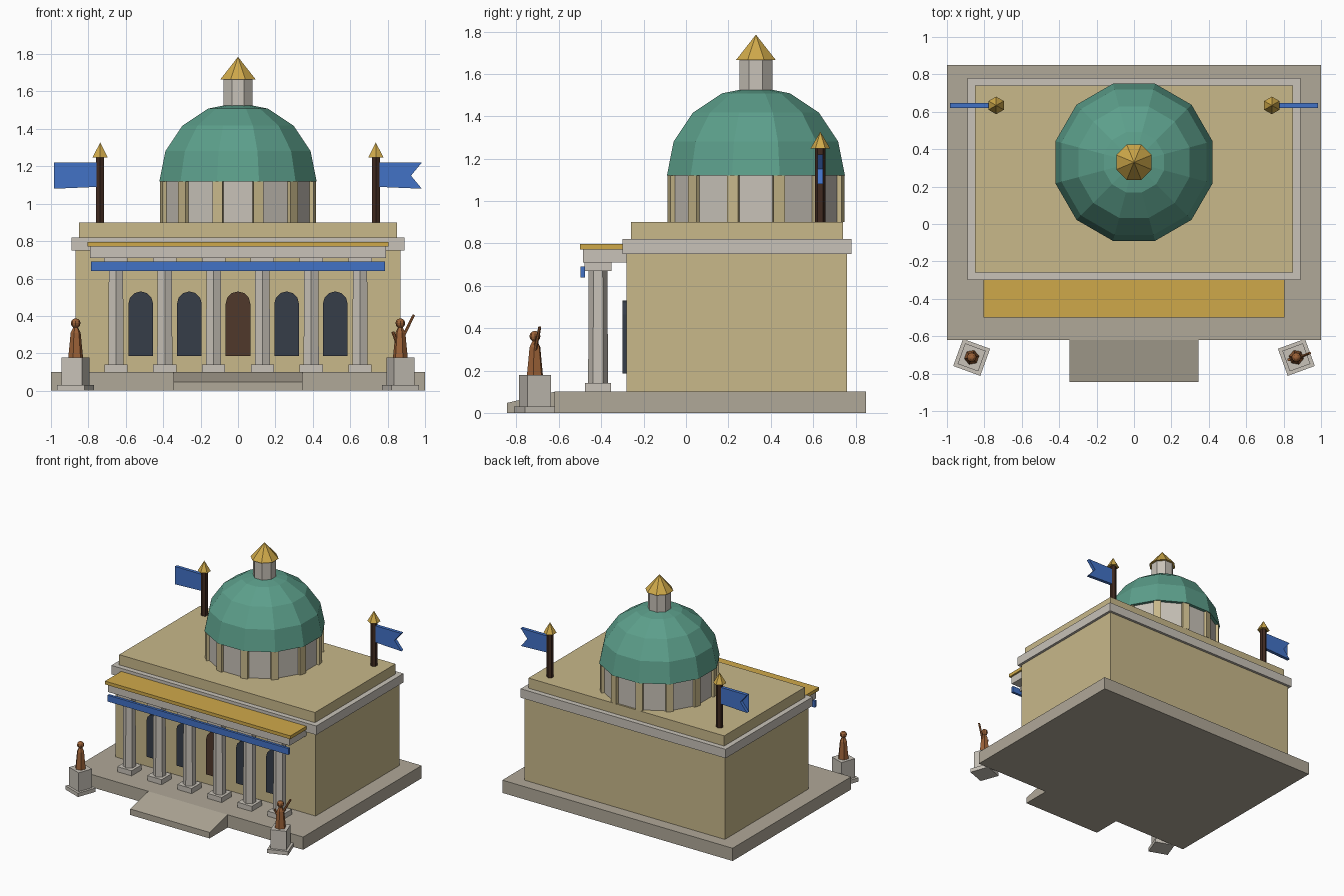
import bpy
import bmesh
from math import sin, cos, pi, radians
from mathutils import Matrix, Vector

if "Cube" in bpy.data.objects:
    bpy.data.objects.remove(bpy.data.objects["Cube"], do_unlink=True)


def material(name, hex_code):
    def linear(c):
        return c / 12.92 if c <= 0.04045 else ((c + 0.055) / 1.055) ** 2.4
    rgb = [linear(int(hex_code[i:i + 2], 16) / 255) for i in (0, 2, 4)]
    m = bpy.data.materials.new(name)
    m.use_nodes = True
    m.diffuse_color = (*rgb, 1)
    m.node_tree.nodes["Principled BSDF"].inputs["Base Color"].default_value = (*rgb, 1)
    return m


SAND = material("sandstone", "C8B88A")
STONE = material("pale stone", "C8C2B8")
PAVING = material("paving", "B0A898")
GOLD = material("gold", "CFA94A")
GREEN = material("verdigris", "5C9F8B")
BLUE = material("blue cloth", "4272C6")
GLASS = material("dark glass", "363D49")
DOOR = material("door wood", "50392B")
POLE = material("pole wood", "402A20")
BRONZE = material("bronze", "9C6238")


def finish(name, bm, mat):
    bmesh.ops.recalc_face_normals(bm, faces=bm.faces)
    mesh = bpy.data.meshes.new(name)
    bm.to_mesh(mesh)
    bm.free()
    mesh.materials.append(mat)
    obj = bpy.data.objects.new(name, mesh)
    bpy.context.collection.objects.link(obj)
    return obj


def block(name, mat, x, y, z, turn=0):
    """Box from (low, high) ranges, turned about its own vertical axis."""
    bm = bmesh.new()
    mid = [(a + b) / 2 for a, b in (x, y, z)]
    size = [b - a for a, b in (x, y, z)]
    m = Matrix.Translation(mid) @ Matrix.Rotation(turn, 4, "Z") @ Matrix.Diagonal((*size, 1))
    bmesh.ops.create_cube(bm, size=1, matrix=m)
    return finish(name, bm, mat)


def square(name, mat, x, y, side, z, turn=0):
    h = side / 2
    return block(name, mat, (x - h, x + h), (y - h, y + h), z, turn)


def lathe(name, mat, x, y, profile, sides, start=0):
    """Faceted solid of revolution from (radius, height) pairs."""
    bm = bmesh.new()
    rings = []
    for r, z in profile:
        angles = [start + 2 * pi * i / sides for i in range(sides)]
        rings.append([bm.verts.new((x + r * cos(a), y + r * sin(a), z)) for a in angles])
    for low, high in zip(rings, rings[1:]):
        for i in range(sides):
            j = (i + 1) % sides
            bm.faces.new((low[i], low[j], high[j], high[i]))
    for ring, (r, z) in zip((rings[0], rings[-1]), (profile[0], profile[-1])):
        if r > 0:
            bm.faces.new(ring)
    bmesh.ops.remove_doubles(bm, verts=bm.verts, dist=1e-5)
    return finish(name, bm, mat)


def prism(name, mat, points, push):
    """Flat outline extruded along a vector."""
    bm = bmesh.new()
    face = bm.faces.new([bm.verts.new(p) for p in points])
    out = bmesh.ops.extrude_face_region(bm, geom=[face], use_keep_orig=True)
    moved = [g for g in out["geom"] if isinstance(g, bmesh.types.BMVert)]
    bmesh.ops.translate(bm, verts=moved, vec=push)
    return finish(name, bm, mat)


def rod(name, mat, a, b, r):
    """Six sided bar between two points."""
    a, b = Vector(a), Vector(b)
    bm = bmesh.new()
    m = Matrix.Translation((a + b) / 2) @ (b - a).to_track_quat("Z", "Y").to_matrix().to_4x4()
    bmesh.ops.create_cone(bm, cap_ends=True, segments=6, radius1=r, radius2=r * 0.8,
                          depth=(b - a).length, matrix=m)
    return finish(name, bm, mat)


# Terrace and entrance ramp
block("terrace", PAVING, (-1, 1), (-0.62, 0.85), (0, 0.1))
prism("entrance_ramp", PAVING,
      [(-0.345, -0.62, 0), (-0.345, -0.845, 0), (-0.345, -0.845, 0.047), (-0.345, -0.62, 0.1)],
      (0.69, 0, 0))

# Main hall
block("hall_walls", SAND, (-0.87, 0.87), (-0.28, 0.76), (0.1, 0.75))
block("hall_cornice", STONE, (-0.89, 0.89), (-0.3, 0.78), (0.75, 0.82))
block("hall_attic", SAND, (-0.85, 0.85), (-0.26, 0.74), (0.82, 0.9))

# Arched windows and central door
for i in range(-2, 3):
    cx, r, spring = i * 0.26, 0.066, 0.465
    arch = [(cx + r * cos(pi * k / 6), -0.28, spring + r * sin(pi * k / 6)) for k in range(7)]
    outline = [(cx - r, -0.28, 0.185), (cx + r, -0.28, 0.185)] + arch
    prism("window" if i else "door", GLASS if i else DOOR, outline, (0, -0.02, 0))

# Portico columns
for i in range(6):
    cx, cy = (i - 2.5) * 0.261, -0.415
    square("column_base", STONE, cx, cy, 0.124, (0.1, 0.14))
    lathe("column_shaft", STONE, cx, cy, [(0.047, 0.14), (0.044, 0.67)], 6, pi / 2)
    square("column_capital", STONE, cx, cy, 0.126, (0.67, 0.71))

# Portico top and banner
block("portico_beam", STONE, (-0.79, 0.79), (-0.487, -0.28), (0.71, 0.77))
block("portico_roof", GOLD, (-0.805, 0.805), (-0.5, -0.28), (0.77, 0.796))
block("portico_banner", BLUE, (-0.785, 0.785), (-0.497, -0.477), (0.64, 0.69))

# Drum with pilasters, dome and lantern
DY, TURN = 0.33, radians(15)
lathe("drum", STONE, 0, DY, [(0.41, 0.9), (0.41, 1.12)], 12, TURN)
for i in range(12):
    a = TURN + i * pi / 6
    px, py = 0.405 * cos(a), DY + 0.405 * sin(a)
    block("drum_pilaster", SAND, (px - 0.02, px + 0.02), (py - 0.027, py + 0.027), (0.9, 1.12), a)
dome = [(0.435 * cos(k * pi / 8), 1.12 + 0.42 * sin(k * pi / 8)) for k in range(4)]
lathe("dome", GREEN, 0, DY, dome + [(0, 1.54)], 12, TURN)
lathe("lantern", STONE, 0, DY, [(0.084, 1.5), (0.084, 1.665)], 8, pi / 8)
lathe("lantern_roof", GOLD, 0, DY, [(0.102, 1.665), (0, 1.785)], 8, pi / 8)

# Roof flags
FY = 0.634
for s in (-1, 1):
    lathe("flag_pole", POLE, s * 0.737, FY, [(0.025, 0.9), (0.025, 1.25)], 6, pi / 2)
    lathe("pole_tip", GOLD, s * 0.737, FY, [(0.047, 1.247), (0, 1.327)], 6, pi / 2)
    flag = [(0.75, 1.09), (0.983, 1.08), (0.925, 1.15), (0.983, 1.22), (0.75, 1.22)]
    prism("flag", BLUE, [(s * x, FY - 0.013, z) for x, z in flag], (0, 0.026, 0))
    if s < 0:
        prism("flag_end", BLUE, [(s * x, FY - 0.013, z) for x, z in flag[1:4]], (0, 0.002, 0))

# Statues on turned pedestals
for s in (-1, 1):
    sx, sy, turn = s * 0.868, -0.713, s * radians(20)
    square("pedestal_foot", STONE, sx, sy, 0.154, (0, 0.03), turn)
    square("pedestal", STONE, sx, sy, 0.117, (0.03, 0.178), turn)
    lathe("statue_robe", BRONZE, sx, sy,
          [(0.04, 0.178), (0.027, 0.31), (0.012, 0.34)], 6, turn + pi / 2)
    head = [(0.026 * sin(k * pi / 6), 0.361 - 0.026 * cos(k * pi / 6)) for k in range(7)]
    lathe("statue_head", BRONZE, sx, sy, head, 8)
rod("statue_raised_arm", BRONZE, (0.88, -0.715, 0.285), (0.94, -0.69, 0.405), 0.009)
rod("statue_lowered_arm", BRONZE, (0.828, -0.725, 0.315), (0.85, -0.718, 0.25), 0.009)
